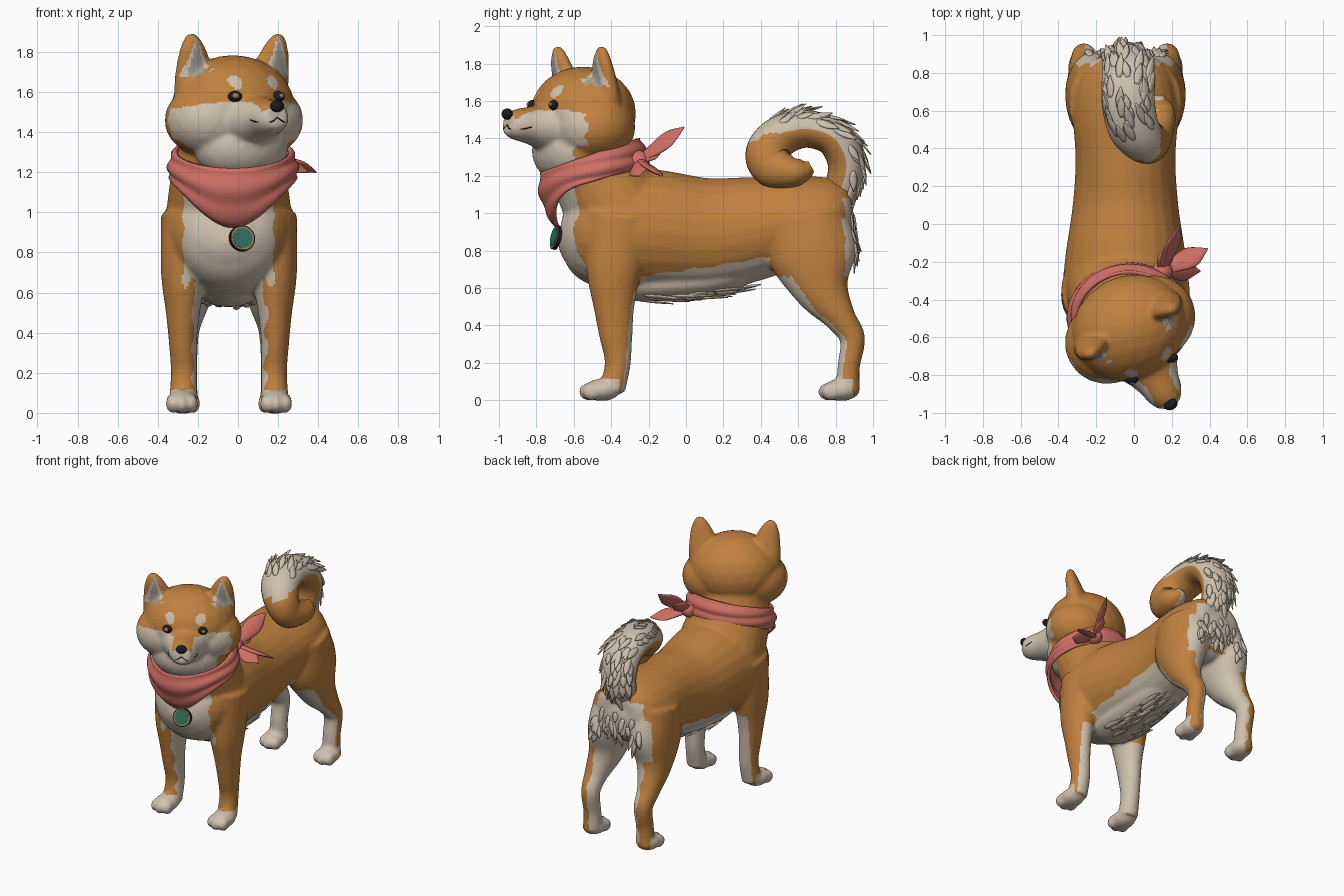
import bpy, bmesh, random
from math import sin, cos, pi, radians
from mathutils import Vector, Matrix

random.seed(4)
old = bpy.data.objects.get("Cube")
if old:
    bpy.data.objects.remove(old)

MID = -0.045                      # centre line of the body
X = Vector((1, 0, 0))
WORLD = Matrix.Identity(4)
HEAD = Matrix.Translation((-0.025, -0.55, 0)) @ Matrix.Rotation(radians(28.5), 4, 'Z')


def material(name, colour):
    mat = bpy.data.materials.new(name)
    mat.use_nodes = True
    mat.diffuse_color = (*colour, 1)
    shader = mat.node_tree.nodes["Principled BSDF"]
    shader.inputs["Base Color"].default_value = (*colour, 1)
    shader.inputs["Roughness"].default_value = 0.8
    return mat


ORANGE = material("orange_fur", (0.53, 0.22, 0.05))
CREAM = material("cream_fur", (0.62, 0.53, 0.42))
GREY = material("inner_ear_grey", (0.36, 0.33, 0.28))
PINK = material("scarf_pink", (0.62, 0.16, 0.13))
BLACK = material("nose_black", (0.012, 0.012, 0.015))
GREEN = material("medal_green", (0.03, 0.17, 0.12))
GOLD = material("medal_gold", (0.32, 0.2, 0.07))


def frames(stations, steps=6, side=X):
    """Smooth curve through stations (x, y, z, half width, half depth)."""
    pts = [Vector(s) for s in stations]
    pts = [2 * pts[0] - pts[1]] + pts + [2 * pts[-1] - pts[-2]]
    rows = []
    for a, b, c, d in zip(pts, pts[1:], pts[2:], pts[3:]):
        for k in range(steps):
            t = k / steps
            rows.append(b + ((c - a) * t + (2 * a - 5 * b + 4 * c - d) * t ** 2
                             + (3 * b - a - 3 * c + d) * t ** 3) / 2)
    rows.append(pts[-2])
    spots = [Vector(r[:3]) for r in rows]
    for i, row in enumerate(rows):
        tangent = (spots[min(i + 1, len(rows) - 1)] - spots[max(i - 1, 0)]).normalized()
        across = (side - tangent * side.dot(tangent)).normalized()
        yield spots[i], tangent, across, tangent.cross(across), max(row[3], 0.002), max(row[4], 0.002)


def sweep(bm, stations, matrix=WORLD, steps=6, sides=24, side=X):
    rings = []
    for p, _, across, up, a, b in frames(stations, steps, side):
        rings.append([bm.verts.new(matrix @ (p + across * a * cos(2 * pi * k / sides)
                                             + up * b * sin(2 * pi * k / sides))) for k in range(sides)])
    for r, q in zip(rings, rings[1:]):
        for k in range(sides):
            j = (k + 1) % sides
            bm.faces.new((r[k], r[j], q[j], q[k]))
    bm.faces.new(rings[0][::-1])
    bm.faces.new(rings[-1])


def ball(bm, centre, radii, matrix=WORLD):
    bmesh.ops.create_icosphere(bm, subdivisions=3, radius=1,
                               matrix=matrix @ Matrix.Translation(centre) @ Matrix.Diagonal((*radii, 1)))


def finish(name, bm, *mats):
    bmesh.ops.recalc_face_normals(bm, faces=bm.faces[:])
    mesh = bpy.data.meshes.new(name)
    bm.to_mesh(mesh)
    bm.free()
    for mat in mats:
        mesh.materials.append(mat)
    mesh.shade_smooth()
    obj = bpy.data.objects.new(name, mesh)
    bpy.context.scene.collection.objects.link(obj)
    return obj


def strand(bm, p, d, n, length, width):
    """Flat lock of fur lying along d on a surface with normal n."""
    d = (d - n * d.dot(n) + n * 0.08).normalized()
    mid, tip = p + d * length * 0.5, p + d * length
    sweep(bm, [(*p, width * 0.6, width * 0.25), (*mid, width, width * 0.3), (*tip, 0.003, 0.003)],
          steps=3, sides=6, side=d.cross(n))


# Torso, belly keel and neck
bm = bmesh.new()
sweep(bm, [(MID, -0.67, 0.93, 0.09, 0.08), (MID, -0.62, 0.92, 0.2, 0.18), (MID, -0.53, 0.91, 0.28, 0.28),
           (MID, -0.38, 0.91, 0.33, 0.335), (MID, -0.18, 0.905, 0.32, 0.33), (MID, 0.1, 0.885, 0.28, 0.305),
           (MID, 0.35, 0.915, 0.265, 0.28), (MID, 0.6, 0.96, 0.28, 0.24), (MID, 0.78, 0.95, 0.25, 0.23),
           (MID, 0.87, 0.94, 0.17, 0.16), (MID, 0.9, 0.94, 0.06, 0.06)])
sweep(bm, [(MID, -0.42, 0.63, 0.08, 0.05), (MID, -0.28, 0.62, 0.16, 0.09), (MID, 0, 0.63, 0.17, 0.09),
           (MID, 0.25, 0.67, 0.15, 0.08), (MID, 0.48, 0.76, 0.08, 0.05)])
sweep(bm, [(MID, -0.32, 0.95, 0.32, 0.27), (MID, -0.43, 1.14, 0.295, 0.265),
           (-0.03, -0.5, 1.29, 0.27, 0.24), (-0.02, -0.54, 1.48, 0.25, 0.22)])

# Legs, paws and toes
for s in (-1, 1):
    flip = Matrix.Translation((MID, 0, 0)) @ Matrix.Diagonal((s, 1, 1, 1))
    sweep(bm, [(0.2, -0.35, 0.98, 0.14, 0.2), (0.225, -0.385, 0.7, 0.115, 0.15), (0.23, -0.385, 0.5, 0.085, 0.11),
               (0.23, -0.375, 0.35, 0.07, 0.09), (0.225, -0.365, 0.2, 0.065, 0.07),
               (0.23, -0.395, 0.05, 0.07, 0.07)], flip)
    sweep(bm, [(0.14, 0.64, 0.98, 0.16, 0.22), (0.175, 0.68, 0.77, 0.145, 0.235), (0.2, 0.73, 0.59, 0.115, 0.15),
               (0.22, 0.825, 0.44, 0.08, 0.085), (0.22, 0.89, 0.33, 0.065, 0.068), (0.22, 0.87, 0.18, 0.062, 0.06),
               (0.22, 0.865, 0.05, 0.065, 0.065)], flip)
    for x, y in ((0.235, -0.45), (0.225, 0.83)):
        ball(bm, (x, y, 0.055), (0.08, 0.1, 0.06), flip)
        for toe in (-1, 0, 1):
            ball(bm, (x + toe * 0.048, y - 0.075 + abs(toe) * 0.02, 0.045), (0.033, 0.05, 0.047), flip)

# Skull, throat, cheeks, muzzle and ears
ball(bm, (0, 0, 1.53), (0.315, 0.275, 0.255), HEAD)
ball(bm, (0, -0.08, 1.33), (0.25, 0.19, 0.18), HEAD)
sweep(bm, [(0, -0.1, 1.47, 0.22, 0.15), (0, -0.23, 1.465, 0.16, 0.13), (0, -0.33, 1.47, 0.115, 0.1),
           (0, -0.41, 1.475, 0.092, 0.083), (0, -0.46, 1.485, 0.06, 0.062)], HEAD)
for s in (-1, 1):
    flip = HEAD @ Matrix.Diagonal((s, 1, 1, 1))
    ball(bm, (0.13, -0.01, 1.46), (0.235, 0.225, 0.19), flip)
    sweep(bm, [(0.21, 0.02, 1.58, 0.105, 0.09), (0.218, 0.01, 1.7, 0.1, 0.06),
               (0.235, -0.01, 1.8, 0.075, 0.045), (0.245, -0.02, 1.865, 0.043, 0.03),
               (0.248, -0.025, 1.892, 0.018, 0.016)], flip)

# Fuse the parts into one smooth skin
body = finish("dog_body", bm)
fuse = body.modifiers.new("fuse", 'REMESH')
fuse.mode, fuse.voxel_size = 'VOXEL', 0.012
soften = body.modifiers.new("soften", 'SMOOTH')
soften.factor, soften.iterations = 0.5, 9
skin = bpy.data.meshes.new_from_object(body.evaluated_get(bpy.context.evaluated_depsgraph_get()))
body.modifiers.clear()
body.data = skin
for mat in (ORANGE, CREAM, GREY):
    skin.materials.append(mat)
skin.shade_smooth()

to_head = HEAD.inverted()


def head_colour(p, n):
    p, n = to_head @ p, to_head.to_3x3() @ n
    u, z = abs(p.x), p.z
    if z > 1.68 and u > 0.13 and p.y > -0.11:
        inner = abs(u - 0.232) / (0.4 * max(1.88 - z, 0.001))
        return 0 if n.y > -0.35 or inner > 1 else (2 if inner < 0.55 else 1)
    if (u - 0.105) ** 2 + (z - 1.65) ** 2 < 0.034 ** 2 and p.y < 0:
        return 1
    if u < 0.07 and z > 1.505 and (n.z > 0.4 or p.y > -0.29):
        return 0
    edge = -0.07 - 0.24 * p.x + 0.012 * sin(70 * z) - (0.05 if z < 1.36 else 0)
    return int(z < 1.55 - 0.2 * max(u - 0.2, 0) and p.y < edge)


def body_colour(p, n):
    dx, y, z = abs(p.x - MID), p.y, p.z
    wave = 0.008 * sin(45 * z + 30 * y) + 0.006 * sin(90 * p.x)
    if z > 1.17:
        return head_colour(p, n) if y < -0.4 else 0
    if z < 0.115 and (y < -0.36 or 0.5 < y < 0.89):
        return 1
    if y < -0.24:                                  # chest and front legs
        if z > 0.58:
            return int((y < -0.525 + wave and dx < 0.225 + wave) or (z < 0.68 and dx < 0.17))
        return int(dx < 0.185 + wave or (n.y > 0.45 and dx < 0.275))
    if y < 0.45:                                   # belly
        return int(z < 0.7 + 0.14 * y + wave)
    if z > 0.66:                                   # rump
        return int((y > 0.845 + wave and dx < 0.27 and z < 1.08) or (z < 0.76 and dx < 0.12))
    return int(dx < 0.205 + wave or (n.y < -0.45 and dx < 0.29))


for face in skin.polygons:
    face.material_index = body_colour(face.center, face.normal)

# Curled tail, orange inside and cream outside
curl = [(MID, 0.74, 1.04, 0.08, 0.08), (MID, 0.83, 1.14, 0.11, 0.09), (-0.04, 0.855, 1.28, 0.13, 0.1),
        (-0.03, 0.785, 1.405, 0.14, 0.1), (-0.03, 0.64, 1.45, 0.14, 0.1), (0, 0.505, 1.41, 0.135, 0.11),
        (0.06, 0.44, 1.325, 0.12, 0.12), (0.1, 0.465, 1.25, 0.1, 0.115), (0.13, 0.56, 1.22, 0.09, 0.085),
        (0.13, 0.63, 1.23, 0.07, 0.06), (0.13, 0.67, 1.25, 0.03, 0.03)]
bm = bmesh.new()
sweep(bm, curl, steps=8, sides=32)
tail = finish("tail", bm, ORANGE, CREAM)
for face in tail.data.polygons:
    p, n = face.center, face.normal
    out = Vector((0, p.y - 0.65, p.z - 1.28)).normalized()
    low_front = p.y < 0.5 and p.z < 1.37 + 0.02 * sin(60 * p.x)
    face.material_index = int(n.dot(out) > 0.05 and not low_front and p.x < 0.14 and p.z > 1.02)

# Fur locks on the tail
bm = bmesh.new()
for p, along, across, up, a, b in list(frames(curl, 6))[4:31]:
    for _ in range(3):
        turn = random.uniform(-1.15, 1.15)
        spot = p + across * a * sin(turn) * 0.96 + up * b * cos(turn) * 0.96
        out = (across * sin(turn) / a + up * cos(turn) / b).normalized()
        sway = across * random.uniform(-0.3, 0.3)
        strand(bm, spot, sway - along, out, random.uniform(0.08, 0.15), 0.024)
finish("tail_fur", bm, CREAM)

# Fur locks on belly and rump
bm = bmesh.new()
for _ in range(36):
    guess = Vector((MID + random.uniform(-0.17, 0.17), random.uniform(-0.28, 0.22), 0.5))
    hit, p, n, _i = body.closest_point_on_mesh(guess)
    strand(bm, p, Vector((0, 1, 0)), n, random.uniform(0.13, 0.22), 0.02)
for _ in range(32):
    guess = Vector((MID + random.uniform(-0.22, 0.22), 1, random.uniform(0.78, 1)))
    hit, p, n, _i = body.closest_point_on_mesh(guess)
    strand(bm, p, Vector((random.uniform(-0.3, 0.3), 0, -1)), n, random.uniform(0.07, 0.12), 0.022)
finish("belly_and_rump_fur", bm, CREAM)

# Nose, mouth and eyes
bm = bmesh.new()
ball(bm, (0, -0.462, 1.53), (0.037, 0.028, 0.03), HEAD)
finish("nose", bm, BLACK)
bm = bmesh.new()
for s in (-1, 1):
    line = []
    for q in ((0, -0.47, 1.475), (s * 0.04, -0.47, 1.45), (s * 0.09, -0.41, 1.45), (s * 0.11, -0.37, 1.46)):
        hit, p, n, _i = body.closest_point_on_mesh(HEAD @ Vector(q))
        line.append((*p, 0.003, 0.003))
    sweep(bm, line, sides=6, side=Vector((0, 0, 1)))
finish("mouth_line", bm, BLACK)
for name, size, ahead, mat in (("eyes", 0.036, 0, BLACK), ("irises", 0.02, 0.016, GOLD)):
    bm = bmesh.new()
    for s in (-1, 1):
        hit, p, n, _i = body.closest_point_on_mesh(HEAD @ Vector((s * 0.13, -0.27, 1.583)))
        ball(bm, p + n * ahead, (size, size * 0.75, size * 0.75))
    finish(name, bm, mat)

# Scarf: a folded band round the neck that hangs to a point in front
bm = bmesh.new()
ROUND, DOWN = 72, 12
grid = []
for i in range(ROUND):
    t = 2 * pi * i / ROUND
    c = cos(t)
    front = max(c, 0)
    top, bottom = 1.31 - 0.09 * c, 1.17 - 0.08 * c - 0.16 * front ** 3
    column = []
    for j in range(DOWN + 1):
        v = j / DOWN
        r = 0.018 * sin(pi * v) + 0.007 * sin(v * 13 + 3 * c) + 0.03 * v * (1 - front)
        depth = (0.27 if c > 0 else 0.245) + r - 0.08 * v ** 2 * front ** 4
        column.append(bm.verts.new((-0.025 + (0.28 + r) * sin(t), -0.5 - depth * c, top + (bottom - top) * v)))
    grid.append(column)
for i in range(ROUND):
    a, b = grid[i], grid[(i + 1) % ROUND]
    for j in range(DOWN):
        bm.faces.new((a[j], a[j + 1], b[j + 1], b[j]))
scarf = finish("scarf", bm, PINK)
thick = scarf.modifiers.new("cloth", 'SOLIDIFY')
thick.thickness, thick.offset = 0.02, 0

# Knot and loose ends of the scarf
bm = bmesh.new()
knot = Vector((0.15, -0.25, 1.28))
ball(bm, knot, (0.055, 0.055, 0.055))
for end, side in (((0.24, -0.01, 1.46), (0.7, 0.2, -0.7)), ((0.39, -0.13, 1.2), (0, 1, -0.5)),
                  ((0.35, -0.25, 1.2), (0, 1, 0.6)), ((0.18, -0.12, 1.36), (1, 0, -1))):
    end = Vector(end)
    a, b = knot.lerp(end, 0.3), knot.lerp(end, 0.65)
    sweep(bm, [(*knot, 0.02, 0.02), (*a, 0.045, 0.018), (*b, 0.058, 0.014), (*end, 0.004, 0.004)],
          sides=12, side=Vector(side))
finish("scarf_knot", bm, PINK)

# Medal hanging from the scarf
hang = Matrix.Translation((0.02, -0.695, 0.87)) @ Matrix.Rotation(radians(18), 4, 'Z') @ Matrix.Rotation(radians(78), 4, 'X')
for name, radius, depth, mat in (("medal_rim", 0.066, 0.018, BLACK), ("medal_ring", 0.06, 0.024, GOLD),
                                 ("medal_face", 0.05, 0.03, GREEN)):
    bm = bmesh.new()
    bmesh.ops.create_cone(bm, cap_ends=True, segments=32, radius1=radius, radius2=radius, depth=depth, matrix=hang)
    finish(name, bm, mat).data.shade_flat()
